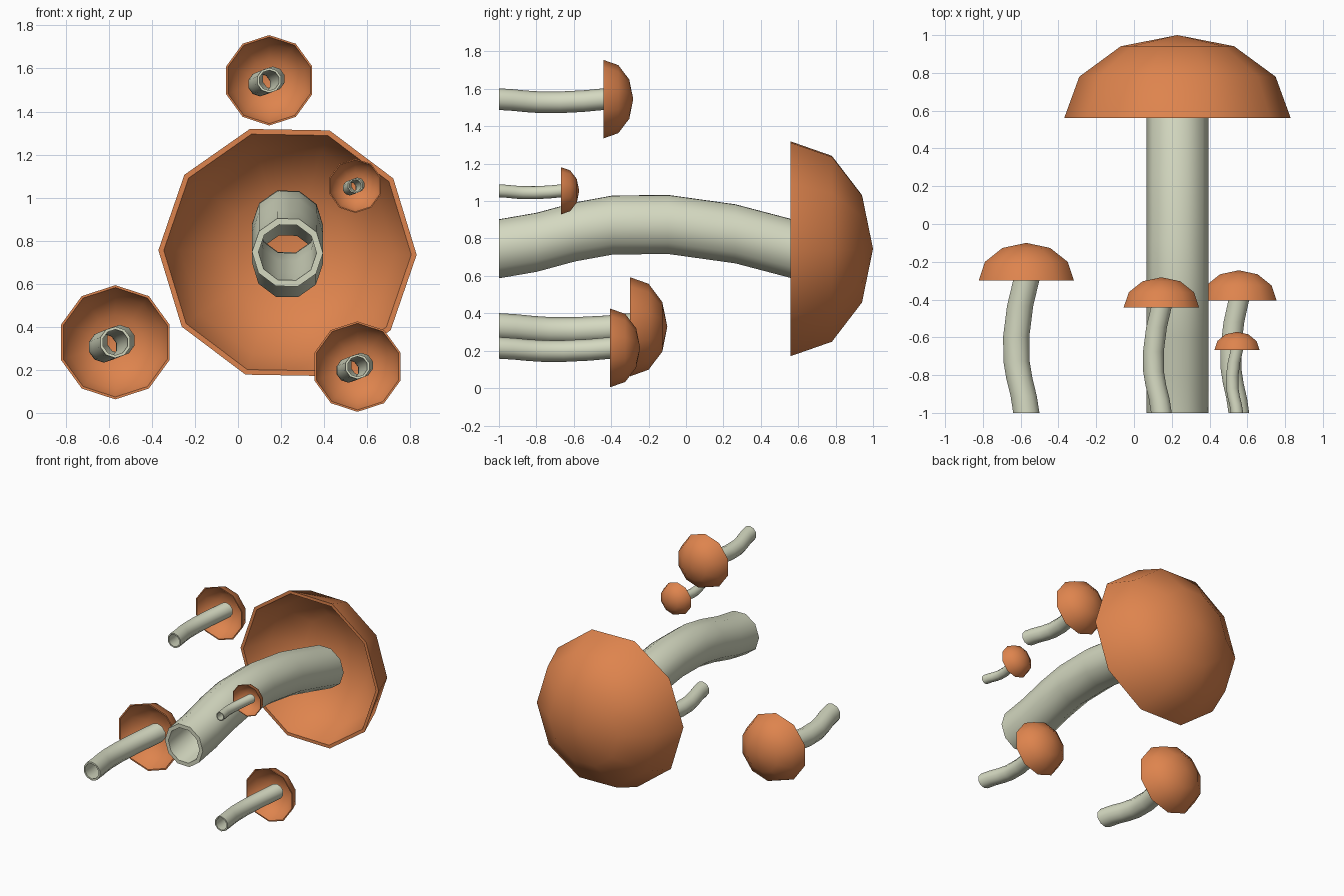
import bpy, bmesh, math

if "Cube" in bpy.data.objects:
    bpy.data.objects.remove(bpy.data.objects["Cube"])

SIDES = 10

def material(name, color):
    m = bpy.data.materials.new(name)
    m.diffuse_color = color
    m.use_nodes = True
    m.node_tree.nodes["Principled BSDF"].inputs["Base Color"].default_value = m.diffuse_color
    return m

ORANGE = material("cap_orange", (0.73, 0.23, 0.075, 1))
CREAM = material("stem_cream", (0.66, 0.69, 0.53, 1))

def loft(name, rings, phase, mat, closed):
    """Join rings (x, y, z, radius) facing y; zero radius makes a pole."""
    bm = bmesh.new()
    loops = []
    for x, y, z, r in rings:
        n = SIDES if r > 0 else 1
        loops.append([bm.verts.new((x + r * math.cos(phase + math.tau * i / n), y,
                                    z + r * math.sin(phase + math.tau * i / n)))
                      for i in range(n)])
    pairs = list(zip(loops, loops[1:]))
    if closed:
        pairs.append((loops[-1], loops[0]))
    for a, b in pairs:
        for i in range(SIDES):
            j = (i + 1) % SIDES
            if len(a) == 1:
                bm.faces.new((a[0], b[i], b[j]))
            elif len(b) == 1:
                bm.faces.new((a[i], a[j], b[0]))
            else:
                bm.faces.new((a[i], a[j], b[j], b[i]))
    bmesh.ops.recalc_face_normals(bm, faces=bm.faces)
    me = bpy.data.meshes.new(name)
    bm.to_mesh(me)
    bm.free()
    me.materials.append(mat)
    ob = bpy.data.objects.new(name, me)
    bpy.context.collection.objects.link(ob)
    bpy.ops.object.select_all(action='DESELECT')
    ob.select_set(True)
    bpy.context.view_layer.objects.active = ob
    bpy.ops.object.shade_smooth_by_angle(angle=math.radians(50))

# Stem bend: fraction of the way to the cap rim, sideways offset
BEND = [(0, 0), (0.13, 0.035), (0.26, 0.09), (0.39, 0.127), (0.58, 0.13),
        (0.81, 0.08), (1.0, 0.002), (1.12, -0.05)]

def mushroom(name, x, z, s, rim_y, cap_h, bend_deg, phase_deg):
    phase = math.radians(phase_deg)
    bx, bz = math.cos(math.radians(bend_deg)), math.sin(math.radians(bend_deg))
    # Hollow bent stem: outer wall forward, inner wall back
    path = [(x + bx * d * s, -1 + t * (rim_y + 1), z + bz * d * s) for t, d in BEND]
    rings = [(*p, 0.165 * s) for p in path] + [(*p, 0.135 * s) for p in reversed(path)]
    loft(name + "_stem", rings, phase, CREAM, True)
    # Thin domed cap shell
    t = 0.025 * s
    outer, inner = [], []
    for deg in (90, 60, 30, 0):
        c, k = math.cos(math.radians(deg)), math.sin(math.radians(deg))
        c = 0 if deg == 90 else c
        outer.append((x, rim_y + k * cap_h, z, c * 0.6 * s))
        inner.append((x, rim_y + k * (cap_h - t), z, c * (0.6 * s - t)))
    loft(name + "_cap", outer + inner[::-1], phase, ORANGE, False)

mushroom("large", 0.23, 0.745, 1.0, 0.56, 0.44, 90, -1)
mushroom("left", -0.57, 0.328, 0.442, -0.30, 0.20, 202, 18)
mushroom("top", 0.145, 1.545, 0.35, -0.442, 0.16, 202, 18)
mushroom("right", 0.555, 0.215, 0.35, -0.405, 0.16, 202, 18)
mushroom("tiny", 0.545, 1.055, 0.21, -0.668, 0.097, 202, 18)
